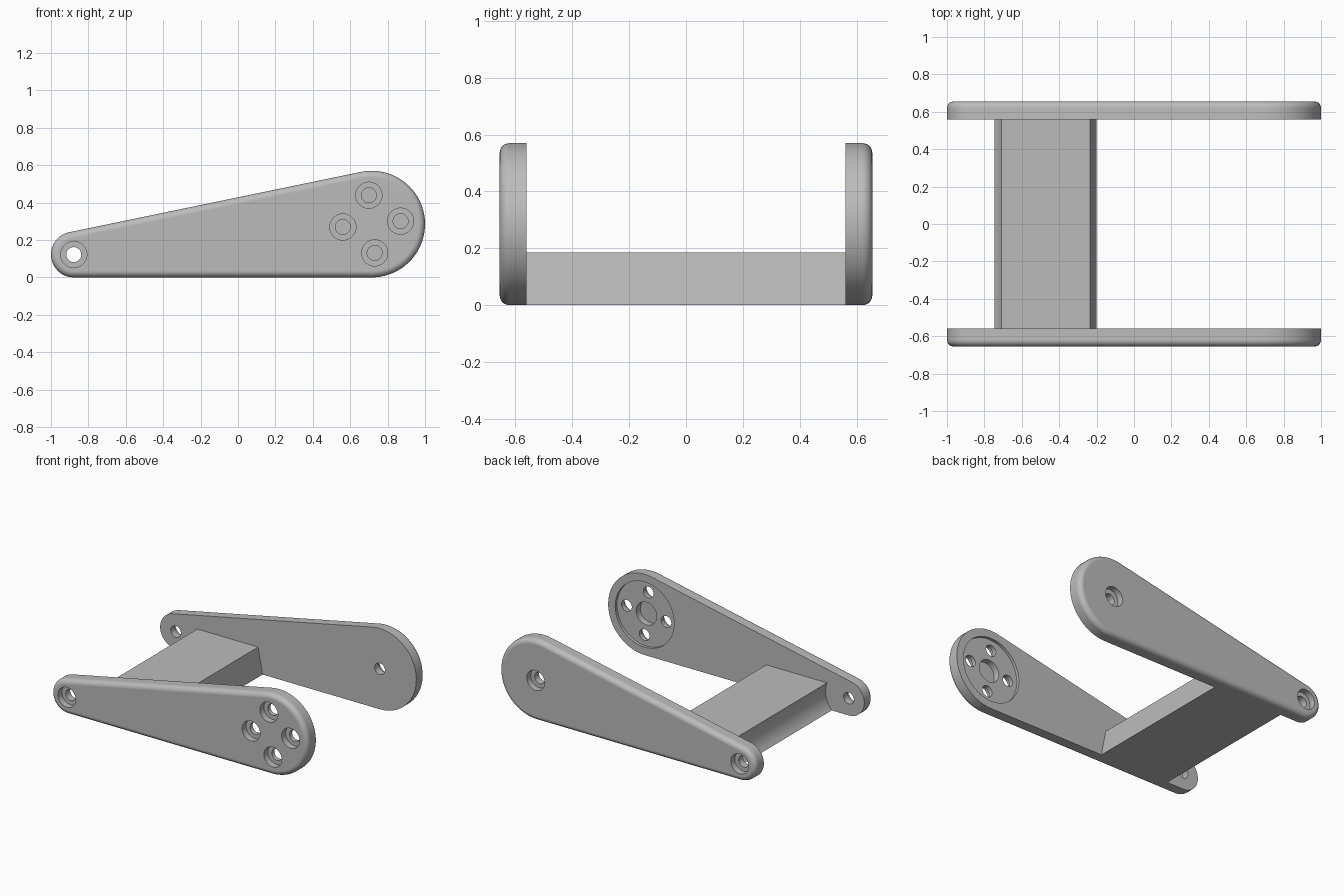
import bpy, bmesh
from math import sin, cos, pi, atan2, sqrt

cube = bpy.data.objects.get("Cube")
if cube:
    bpy.data.objects.remove(cube)

grey = bpy.data.materials.new("plain grey")
grey.use_nodes = True
colour = (0.5, 0.5, 0.5, 1)
grey.diffuse_color = colour
grey.node_tree.nodes["Principled BSDF"].inputs["Base Color"].default_value = colour

INNER, OUTER, FILLET = 0.56, 0.655, 0.035
SMALL_R, BIG_R = 0.122, 0.285
SMALL_X, BIG_X = -1 + SMALL_R, 1 - BIG_R
HOLE, BORE = 0.04, 0.07


def make_object(name, bm):
    bmesh.ops.recalc_face_normals(bm, faces=bm.faces)
    mesh = bpy.data.meshes.new(name)
    bm.to_mesh(mesh)
    bm.free()
    mesh.materials.append(grey)
    obj = bpy.data.objects.new(name, mesh)
    bpy.context.collection.objects.link(obj)
    return obj


def loft(name, rings):
    """Skin closed rings of points and cap both ends."""
    bm = bmesh.new()
    loops = [[bm.verts.new(p) for p in ring] for ring in rings]
    n = len(loops[0])
    for a, b in zip(loops, loops[1:]):
        for i in range(n):
            j = (i + 1) % n
            bm.faces.new((a[i], a[j], b[j], b[i]))
    bm.faces.new(loops[0])
    bm.faces.new(loops[-1])
    return make_object(name, bm)


def outline(y, inset):
    """Hull of the two end circles, shrunk by inset."""
    top = pi / 2 + 2 * atan2(BIG_R - SMALL_R, BIG_X - SMALL_X)
    ring = []
    for x, r, start, end in ((BIG_X, BIG_R, -pi / 2, top),
                             (SMALL_X, SMALL_R, top, 1.5 * pi)):
        for i in range(41):
            a = start + (end - start) * i / 40
            ring.append((x + (r - inset) * cos(a), y, r + (r - inset) * sin(a)))
    return ring


def plate(name, side):
    rings = [outline(side * INNER, 0)]
    for i in range(9):
        a = i / 8 * pi / 2
        rings.append(outline(side * (OUTER - FILLET * (1 - sin(a))), FILLET * (1 - cos(a))))
    return loft(name, rings)


def drill(obj, side, x, z, steps):
    """Cut a stepped round hole; steps are (depth position, radius)."""
    rings = [[(x + r * cos(k * pi / 24), side * y, z + r * sin(k * pi / 24))
              for k in range(48)] for y, r in steps]
    cutter = loft("hole_cutter", rings)
    cutter.hide_render = True
    mod = obj.modifiers.new("hole", "BOOLEAN")
    mod.operation, mod.solver, mod.object = "DIFFERENCE", "EXACT", cutter
    bpy.context.view_layer.objects.active = obj
    bpy.ops.object.modifier_apply(modifier=mod.name)
    bpy.data.objects.remove(cutter)


def smooth(obj):
    bpy.ops.object.select_all(action="DESELECT")
    obj.select_set(True)
    bpy.context.view_layer.objects.active = obj
    bpy.ops.object.shade_smooth_by_angle(angle=pi / 6)
    mod = obj.modifiers.new("flat face normals", "WEIGHTED_NORMAL")
    mod.keep_sharp = True


# Screw hole with a counterbore on the outer face
SCREW = [(INNER - 0.1, HOLE), (OUTER - 0.045, HOLE), (OUTER - 0.045, BORE), (OUTER + 0.1, BORE)]

# Front arm: round recess with blind centre hole inside, four screw holes
front = plate("front_arm", -1)
RECESS = INNER + 0.02
drill(front, -1, BIG_X, BIG_R,
      [(INNER - 0.1, 0.23), (RECESS, 0.23), (RECESS, 0.08), (INNER + 0.065, 0.08)])
for k in range(4):
    a = 0.1 + k * pi / 2
    drill(front, -1, BIG_X + 0.155 * cos(a), BIG_R + 0.155 * sin(a), SCREW)
drill(front, -1, SMALL_X, SMALL_R, SCREW)
smooth(front)

# Back arm: one screw hole at each end
back = plate("back_arm", 1)
drill(back, 1, BIG_X, BIG_R, SCREW)
drill(back, 1, SMALL_X, SMALL_R, SCREW)
smooth(back)

# Cross bar: sloped on one side, hollowed around the small pivot on the other
TOP, CLEAR = 0.185, 0.18
section = [(-0.2, 0), (-0.235, TOP)]
for i in range(17):
    z = TOP * (1 - i / 16)
    section.append((SMALL_X + sqrt(CLEAR ** 2 - (z - SMALL_R) ** 2), z))
bar = loft("cross_bar", [[(x, y, z) for x, z in section] for y in (-INNER, INNER)])
smooth(bar)
